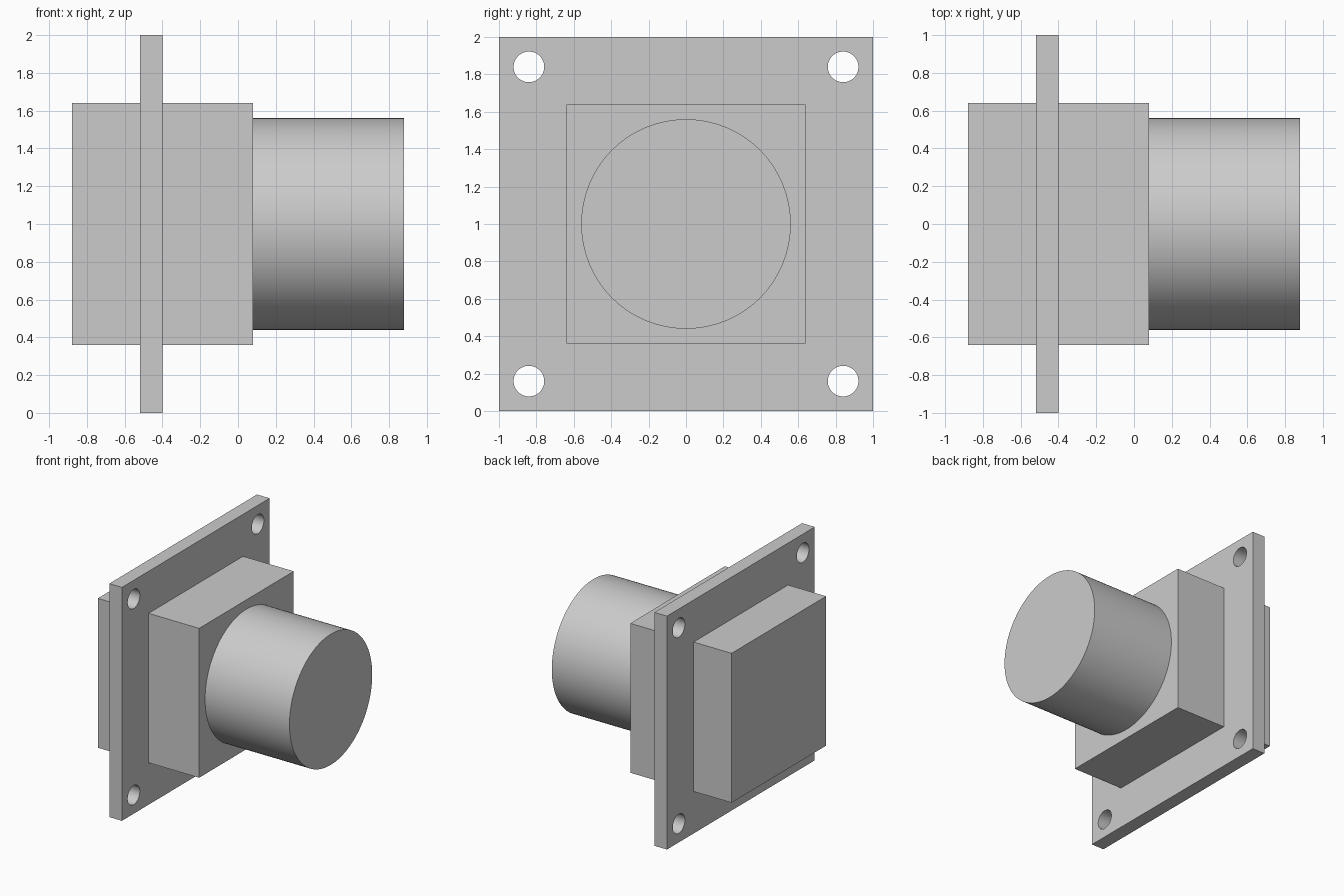
import bpy
from math import pi, radians

if "Cube" in bpy.data.objects:
    bpy.data.objects.remove(bpy.data.objects["Cube"])


def box(name, x0, x1, half):
    """Square block spanning x0..x1, centred on the part axis."""
    bpy.ops.mesh.primitive_cube_add(size=1, location=((x0 + x1) / 2, 0, 1))
    ob = bpy.context.object
    ob.name = name
    ob.scale = (x1 - x0, 2 * half, 2 * half)
    bpy.ops.object.transform_apply(location=False, rotation=False, scale=True)
    return ob


def rod(name, x0, x1, y, z, radius, sides):
    """Cylinder lying along x."""
    bpy.ops.mesh.primitive_cylinder_add(
        vertices=sides, radius=radius, depth=x1 - x0,
        location=((x0 + x1) / 2, y, z), rotation=(0, pi / 2, 0))
    ob = bpy.context.object
    ob.name = name
    return ob


def smooth(ob):
    bpy.ops.object.select_all(action='DESELECT')
    ob.select_set(True)
    bpy.context.view_layer.objects.active = ob
    bpy.ops.object.shade_smooth_by_angle(angle=radians(30))


# Mounting plate with four corner holes
plate = box("mounting_plate", -0.52, -0.40, 1.0)
for y in (-0.84, 0.84):
    for z in (0.16, 1.84):
        cutter = rod("hole_cutter", -0.7, -0.2, y, z, 0.082, 48)
        cutter.hide_render = True
        mod = plate.modifiers.new("hole", 'BOOLEAN')
        mod.operation = 'DIFFERENCE'
        mod.solver = 'EXACT'
        mod.object = cutter
        bpy.context.view_layer.objects.active = plate
        bpy.ops.object.modifier_apply(modifier=mod.name)
        bpy.data.objects.remove(cutter)
smooth(plate)

# Square body passing through the plate
box("square_body", -0.88, 0.08, 0.64)

# Round barrel, seated slightly into the body
smooth(rod("round_barrel", 0.04, 0.88, 0, 1, 0.56, 128))
